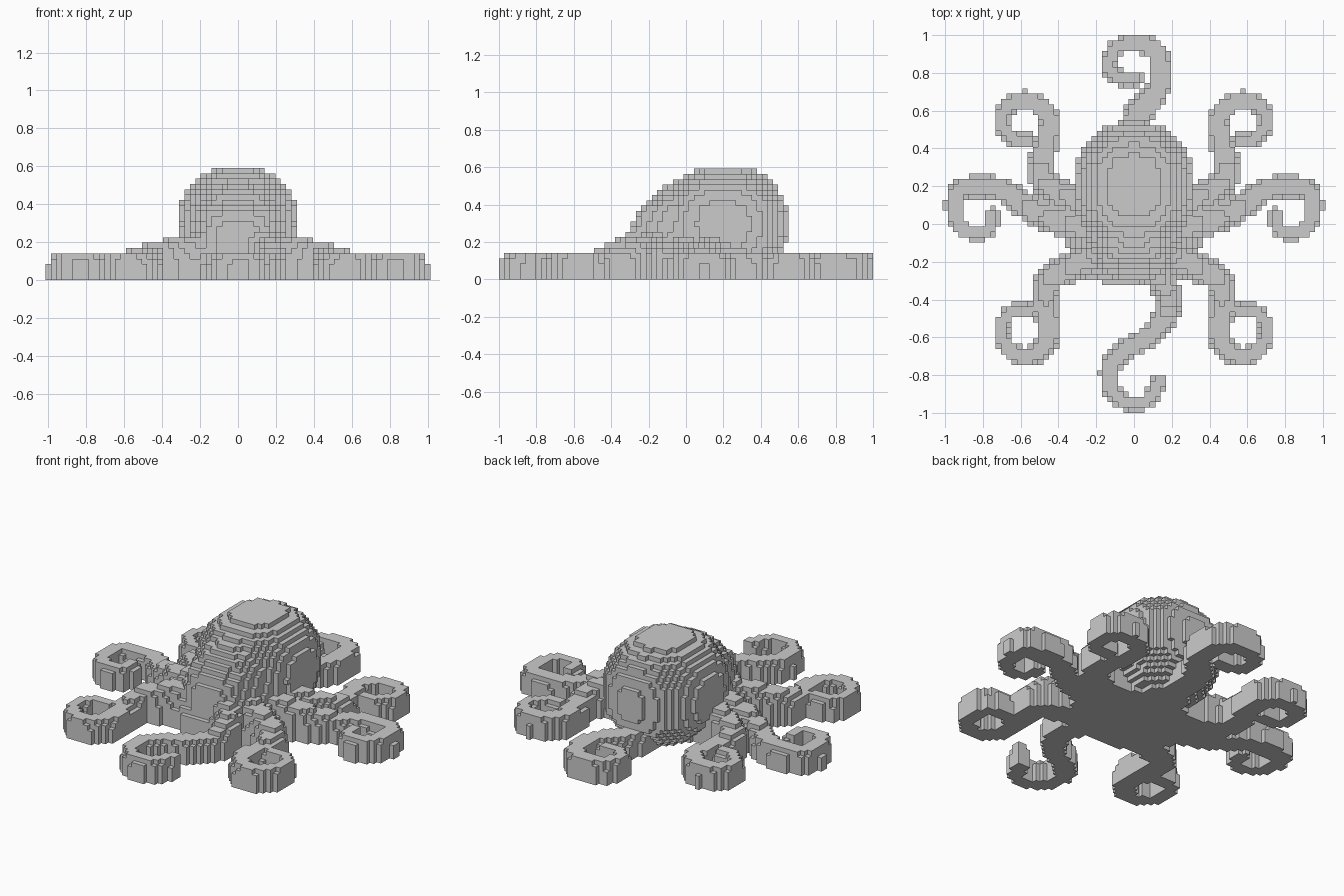
import bpy
import bmesh
from math import floor, hypot
from mathutils import Vector

cube = bpy.data.objects.get("Cube")
if cube:
    bpy.data.objects.remove(cube)

V = 2 / 71          # block size
cells = {}          # block index -> part name; the first part to claim a block keeps it

grey = bpy.data.materials.new("plain grey")
grey.use_nodes = True
grey.diffuse_color = (0.6, 0.6, 0.6, 1)
grey.node_tree.nodes["Principled BSDF"].inputs["Base Color"].default_value = (0.6, 0.6, 0.6, 1)


def centre(c):
    return Vector(((c[0] + 0.5) * V, c[1] * V, (c[2] + 0.5) * V))


def claim(name, low, high, inside):
    """Give every free block in a box that passes the test to one part."""
    a = [floor(n / V) - 1 for n in low]
    b = [floor(n / V) + 2 for n in high]
    for i in range(a[0], b[0]):
        for j in range(a[1], b[1]):
            for k in range(max(a[2], 0), b[2]):
                if (i, j, k) not in cells and inside(centre((i, j, k))):
                    cells[i, j, k] = name


def ellipsoid(name, mid, size, power=2.0):
    mid, size = Vector(mid), Vector(size)
    claim(name, mid - size, mid + size, lambda p: sum(
        abs((p[n] - mid[n]) / size[n]) ** power for n in range(3)) < 1)


def spline(points, steps=8):
    """Smooth path through the points."""
    pts = [Vector(p) for p in points]
    pts = [2 * pts[0] - pts[1]] + pts + [2 * pts[-1] - pts[-2]]
    path = []
    for a, b, c, d in zip(pts, pts[1:], pts[2:], pts[3:]):
        for s in range(steps):
            t = s / steps
            path.append(0.5 * (2 * b + (c - a) * t + (2 * a - 5 * b + 4 * c - d) * t ** 2
                               + (3 * b - a - 3 * c + d) * t ** 3))
    return path + [pts[-2]]


def tentacle(name, points, side=1, rise=0.1):
    """Flat-bottomed curling arm, thick and raised at the body, thin at the tip."""
    path = spline(points)
    for n, q in enumerate(path):
        t = n / (len(path) - 1)
        r = 0.085 - 0.045 * min(1, t * 1.25)
        h = 5 * V + rise * max(0, 1 - t / 0.3)
        x, y = q.x * side, q.y

        def inside(p):
            over = max(0, (p.z - h / 2) / (0.6 * h))
            return p.z < h and (hypot(p.x - x, p.y - y) / r) ** 2 + over ** 2 < 1
        claim(name, (x - r, y - r, 0), (x + r, y + r, h), inside)


# Head, face and eyes
ellipsoid("head", (0, 0.2, 0.295), (0.315, 0.345, 0.31), 2.3)
ellipsoid("head", (0, 0, 0.22), (0.25, 0.25, 0.3), 2.3)
ellipsoid("face", (0, -0.12, 0.2), (0.21, 0.18, 0.21), 2.6)
for s, word in ((1, "left"), (-1, "right")):
    ellipsoid(word + "_eye", (0.14 * s, -0.17, 0.34), (0.05, 0.06, 0.05))


# Web between the arms, sloping up to the head
def in_web(p):
    grow = 1 - max(0, p.z - 0.1) * 2.6
    return grow > 0 and abs(p.x / 0.36) ** 2.6 + abs((p.y + 0.04) / 0.29) ** 2.6 < grow ** 2.6


claim("web", (-0.4, -0.4, 0), (0.4, 0.3, 0.3), in_web)

# Paired arms
paired = {
    "front": [(0.2, -0.16), (0.34, -0.23), (0.45, -0.3), (0.47, -0.42), (0.45, -0.56), (0.48, -0.65),
              (0.56, -0.7), (0.64, -0.68), (0.7, -0.6), (0.69, -0.51), (0.63, -0.46), (0.56, -0.46)],
    "middle": [(0.2, -0.02), (0.35, 0), (0.47, 0.04), (0.58, 0.1), (0.7, 0.18), (0.84, 0.2), (0.93, 0.17),
               (0.95, 0.07), (0.91, -0.02), (0.83, -0.05), (0.76, -0.02), (0.75, 0.05)],
    "back": [(0.2, 0.08), (0.36, 0.15), (0.47, 0.21), (0.49, 0.32), (0.46, 0.43), (0.45, 0.56), (0.52, 0.64),
             (0.61, 0.65), (0.69, 0.6), (0.69, 0.51), (0.64, 0.45), (0.56, 0.45)],
}
for word, points in paired.items():
    tentacle("left_" + word + "_arm", points)
    tentacle("right_" + word + "_arm", points, -1)

# Single arms at the front and back
tentacle("front_arm", [(0.03, -0.2), (0.13, -0.28), (0.18, -0.38), (0.17, -0.49), (0.07, -0.6), (-0.05, -0.67),
                       (-0.13, -0.77), (-0.11, -0.89), (-0.02, -0.95), (0.08, -0.93), (0.13, -0.83)], rise=0.16)
tentacle("back_arm", [(0, 0.2), (0, 0.4), (0.01, 0.56), (0.09, 0.66), (0.14, 0.76), (0.13, 0.89), (0.06, 0.95),
                      (-0.03, 0.96), (-0.11, 0.91), (-0.13, 0.82), (-0.06, 0.77), (0.01, 0.77)], rise=0.02)


# Turn the blocks into outer skins, one object for each part
def build(name):
    bm = bmesh.new()
    corners = {}

    def corner(c):
        if c not in corners:
            corners[c] = bm.verts.new(((c[0]) * V, (c[1] - 0.5) * V, c[2] * V))
        return corners[c]

    for cell in [c for c, owner in cells.items() if owner == name]:
        for axis in range(3):
            u, w = (axis + 1) % 3, (axis + 2) % 3
            for out in (0, 1):
                near = list(cell)
                near[axis] += 2 * out - 1
                if tuple(near) in cells:
                    continue
                ring = []
                for du, dw in ((0, 0), (1, 0), (1, 1), (0, 1)):
                    c = list(cell)
                    c[axis] += out
                    c[u] += du
                    c[w] += dw
                    ring.append(corner(tuple(c)))
                bm.faces.new(ring if out else ring[::-1])
    mesh = bpy.data.meshes.new(name)
    bm.to_mesh(mesh)
    bm.free()
    mesh.materials.append(grey)
    bpy.context.collection.objects.link(bpy.data.objects.new(name, mesh))


for part in dict.fromkeys(cells.values()):
    build(part)
